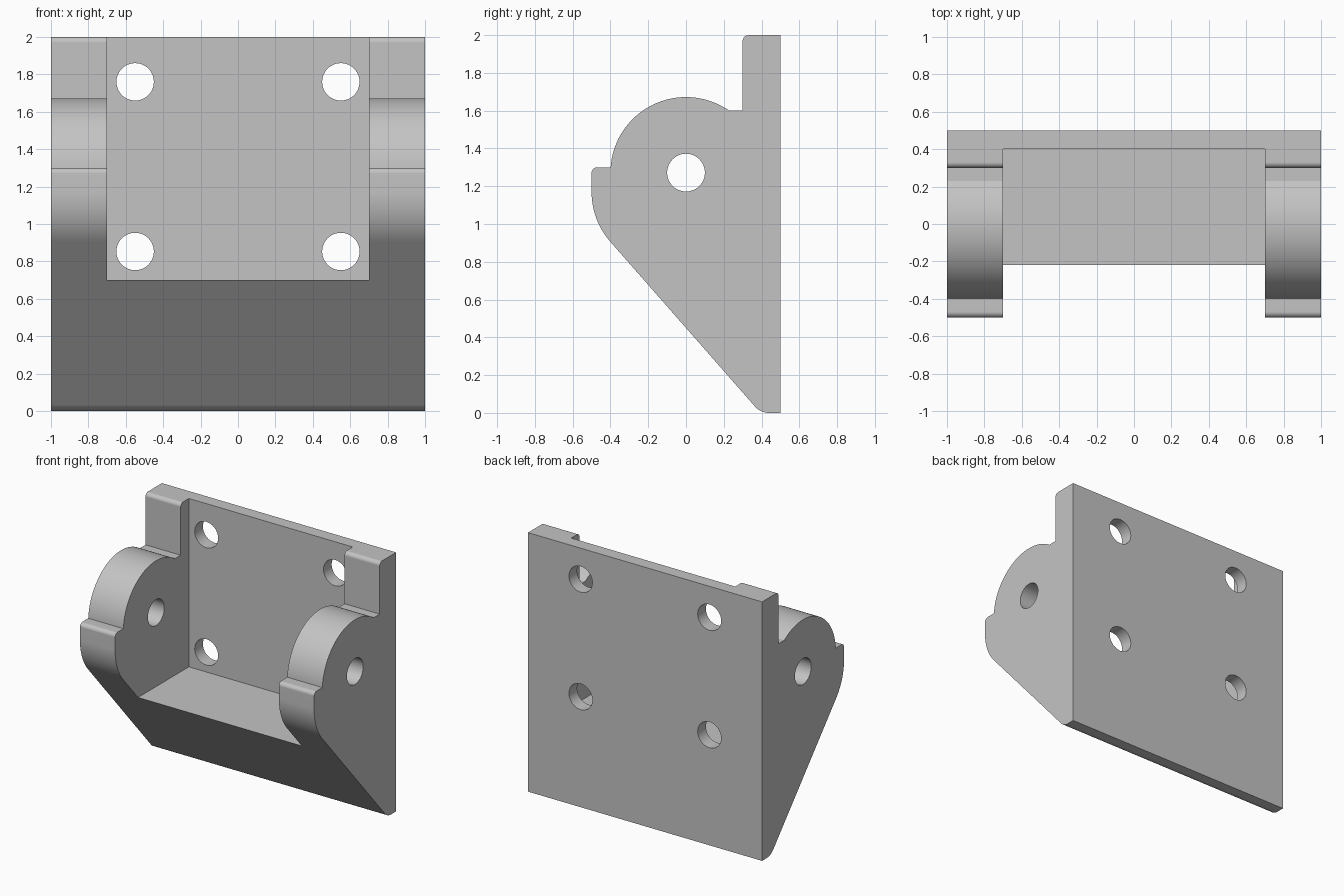
import bpy, bmesh, math
from mathutils import Matrix

if "Cube" in bpy.data.objects:
    bpy.data.objects.remove(bpy.data.objects["Cube"], do_unlink=True)

GREY = (0.55, 0.55, 0.55, 1.0)
mat = bpy.data.materials.new("light grey")
mat.use_nodes = True
mat.diffuse_color = GREY
mat.node_tree.nodes["Principled BSDF"].inputs["Base Color"].default_value = GREY


def arc(cy, cz, r, a0, a1, n):
    """Points (y, z) along an arc, angles in degrees."""
    angles = [math.radians(a0 + (a1 - a0) * i / n) for i in range(n + 1)]
    return [(cy + r * math.cos(a), cz + r * math.sin(a)) for a in angles]


def add_object(name, bm):
    bmesh.ops.recalc_face_normals(bm, faces=bm.faces)
    mesh = bpy.data.meshes.new(name)
    bm.to_mesh(mesh)
    bm.free()
    mesh.materials.append(mat)
    obj = bpy.data.objects.new(name, mesh)
    bpy.context.collection.objects.link(obj)
    return obj


def extrude_profile(name, points, half_width):
    """Solid swept along x from a (y, z) outline."""
    bm = bmesh.new()
    face = bm.faces.new([bm.verts.new((-half_width, y, z)) for y, z in points])
    new = bmesh.ops.extrude_face_region(bm, geom=[face])["geom"]
    verts = [v for v in new if isinstance(v, bmesh.types.BMVert)]
    bmesh.ops.translate(bm, verts=verts, vec=(2 * half_width, 0, 0))
    return add_object(name, bm)


def drill(name, location, depth, axis):
    bm = bmesh.new()
    turn = Matrix.Rotation(math.pi / 2, 4, axis)
    bmesh.ops.create_cone(bm, cap_ends=True, segments=48, radius1=0.1, radius2=0.1,
                          depth=depth, matrix=Matrix.Translation(location) @ turn)
    return add_object(name, bm)


# Side outline: back plate, rounded bearing lug, front lip, sloping underside
outline = [(0.5, 0), (0.5, 2)]
outline += arc(0.33, 1.97, 0.03, 90, 180, 6)
outline += [(0.3, 1.6)]
outline += arc(0, 1.272, 0.4, 55.1, 176, 40)
outline += [(-0.4, 1.3)]
outline += arc(-0.47, 1.27, 0.03, 90, 180, 6)
outline += arc(-0.1, 1.17, 0.4, 180, 221.9, 16)
outline += arc(0.44, 0.1, 0.1, 221.9, 270, 10)
bracket = extrude_profile("bracket", outline, 1.0)

# Central pocket between the two lugs
pocket = extrude_profile("pocket_cutter", [(-1, 0.7), (0.4, 0.7), (0.4, 2.5), (-1, 2.5)], 0.7)

# Pivot bore through both lugs and four mounting holes in the plate
cutters = [pocket, drill("pivot_cutter", (0, 0, 1.272), 3, 'Y')]
for x in (-0.55, 0.55):
    for z in (0.853, 1.76):
        cutters.append(drill("mount_hole_cutter", (x, 0.45, z), 0.4, 'X'))

bpy.ops.object.select_all(action='DESELECT')
bpy.context.view_layer.objects.active = bracket
bracket.select_set(True)
for cutter in cutters:
    cutter.hide_render = True
    mod = bracket.modifiers.new("cut", 'BOOLEAN')
    mod.operation = 'DIFFERENCE'
    mod.solver = 'EXACT'
    mod.object = cutter
    bpy.ops.object.modifier_apply(modifier=mod.name)
    bpy.data.objects.remove(cutter, do_unlink=True)

# Smooth curved walls, crisp edges
bpy.ops.object.shade_smooth_by_angle(angle=math.radians(25))
weighted = bracket.modifiers.new("weighted_normals", 'WEIGHTED_NORMAL')
weighted.keep_sharp = True
